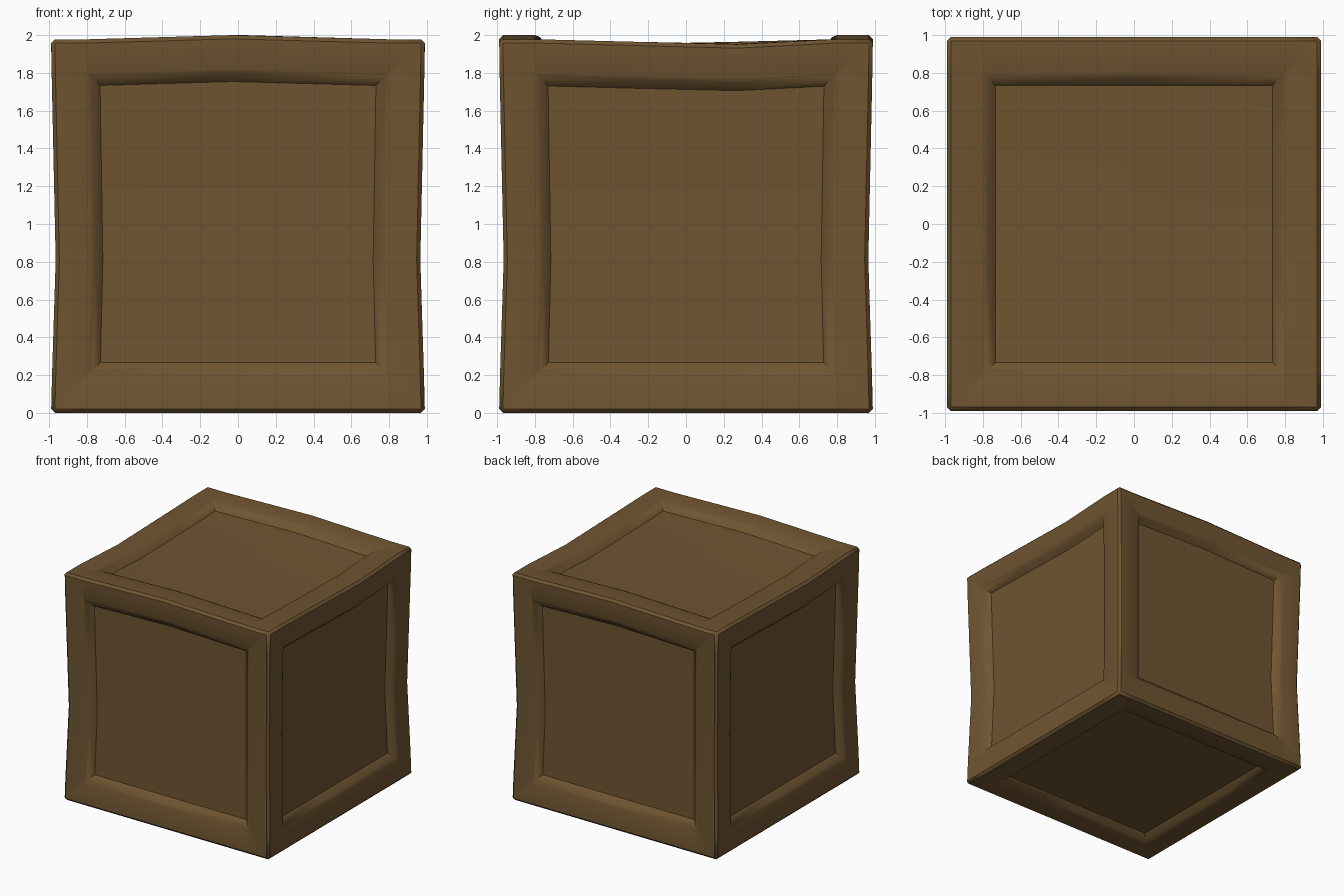
import bpy, bmesh
from mathutils import Vector

if "Cube" in bpy.data.objects:
    bpy.data.objects.remove(bpy.data.objects["Cube"])

H = 0.989          # half width of the undeformed box
CHAMFER = 0.02


def tent(v, lo, peak, hi):
    """0 at lo and hi, 1 at peak, straight between."""
    if v <= lo or v >= hi:
        return 0.0
    return (v - lo) / (peak - lo) if v < peak else (hi - v) / (hi - peak)


bm = bmesh.new()
bmesh.ops.create_cube(bm, size=2 * H)
bmesh.ops.translate(bm, verts=bm.verts, vec=(0, 0, H))
outer_edges = list(bm.edges)
panels = list(bm.faces)

# Recessed panels: flat frame, rounded lip, then the slope down to the panel
for thickness, depth in ((0.19, 0), (0.025, -0.01), (0.041, -0.045)):
    bmesh.ops.inset_individual(bm, faces=panels, thickness=thickness,
                               depth=depth, use_even_offset=True)

# Chamfered outer edges
bmesh.ops.bevel(bm, geom=outer_edges, offset=CHAMFER, segments=1,
                profile=0.5, affect='EDGES')

# Loop cuts that let the frame warp
cuts = [(0, p) for p in (-0.79, -0.03, 0.03, 0.79)]
cuts += [(1, p) for p in (-0.79, -0.27, 0.27, 0.79)]
cuts += [(2, p) for p in (0.2, 0.8, 1.3, 1.78)]
for axis, pos in cuts:
    normal, point = Vector((0, 0, 0)), Vector((0, 0, 0))
    normal[axis], point[axis] = 1, pos
    bmesh.ops.bisect_plane(bm, geom=bm.verts[:] + bm.edges[:] + bm.faces[:],
                           dist=1e-5, plane_co=point, plane_no=normal)

# Hand-cut warp: pinched posts, bowed front and back rails, sagging side rails
for v in bm.verts:
    x, y, z = v.co
    pinch = 1 - 0.024 * tent(z, 0.05, 0.8, 1.9)
    top = min(max((z - 1.4) / 0.3, 0), 1)
    bow = 0.022 * tent(x, -0.79, 0.03 * y / H, 0.79)
    sag = 0.027 * tent(y, -0.79, 0.27 * x / H, 0.79)
    lift = 0.01 if 0.15 < z < 1.85 else 0
    v.co = (x * pinch, y * pinch, z + lift + top * (bow - sag))

bmesh.ops.recalc_face_normals(bm, faces=bm.faces)
mesh = bpy.data.meshes.new("crate")
bm.to_mesh(mesh)
bm.free()

wood = bpy.data.materials.new("brown wood")
wood.diffuse_color = (0.16, 0.09, 0.031, 1)
wood.use_nodes = True
wood.node_tree.nodes["Principled BSDF"].inputs["Base Color"].default_value = wood.diffuse_color
mesh.materials.append(wood)

crate = bpy.data.objects.new("crate", mesh)
bpy.context.collection.objects.link(crate)
bpy.context.view_layer.objects.active = crate
crate.select_set(True)
bpy.ops.object.shade_smooth_by_angle(angle=0.7)
